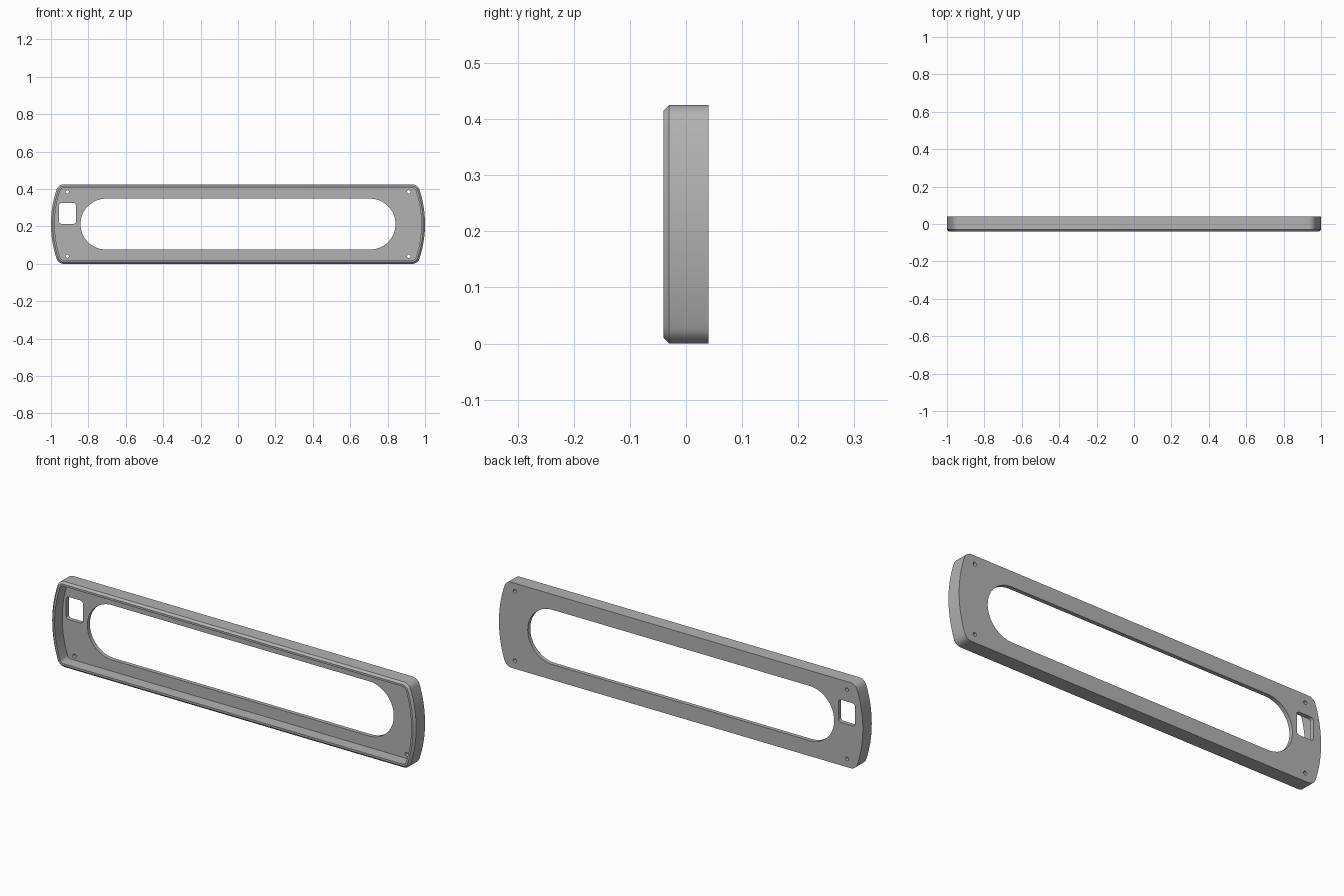
import bpy, bmesh
from math import sin, cos, pi, sqrt, atan2

if "Cube" in bpy.data.objects:
    bpy.data.objects.remove(bpy.data.objects["Cube"])

HALF_H, BOW_R, CORNER_R = 0.2125, 0.58, 0.04
BACK, FRONT, FLOOR = 0.04, -0.04, 0.02
WALL, CHAMFER = 0.02, 0.01

grey = bpy.data.materials.new("satin grey")
grey.use_nodes = True
grey.diffuse_color = (0.45, 0.45, 0.45, 1)
grey.node_tree.nodes["Principled BSDF"].inputs["Base Color"].default_value = (0.45, 0.45, 0.45, 1)


def arc(cx, cz, r, a0, a1, n):
    return [(cx + r * cos(a0 + (a1 - a0) * i / n), cz + r * sin(a0 + (a1 - a0) * i / n))
            for i in range(n + 1)]


def plate_outline(d):
    """Plate outline with bowed ends and rounded corners, inset by d."""
    bow_x = 1 - BOW_R
    cz = HALF_H - CORNER_R
    reach = sqrt((BOW_R - CORNER_R) ** 2 - cz ** 2)
    a = atan2(cz, reach)
    right = (arc(bow_x + reach, -cz, CORNER_R - d, -pi / 2, -a, 8)[:-1]
             + arc(bow_x, 0, BOW_R - d, -a, a, 24)
             + arc(bow_x + reach, cz, CORNER_R - d, a, pi / 2, 8)[1:])
    return right + [(-x, -z) for x, z in right]


def rounded_rect(cx, cz, hx, hz, r, n):
    pts = []
    for k, (sx, sz) in enumerate([(1, 1), (-1, 1), (-1, -1), (1, -1)]):
        corner = arc(cx + sx * (hx - r), cz + sz * (hz - r), r, k * pi / 2, (k + 1) * pi / 2, n)
        pts += corner
    return pts


def loft(name, sections):
    """Solid through matching outlines, each given as (outline, y)."""
    bm = bmesh.new()
    rings = [[bm.verts.new((x, y, z + HALF_H)) for x, z in pts] for pts, y in sections]
    for a, b in zip(rings, rings[1:]):
        for i in range(len(a)):
            j = (i + 1) % len(a)
            bm.faces.new((a[i], a[j], b[j], b[i]))
    bm.faces.new(rings[0])
    bm.faces.new(rings[-1])
    bmesh.ops.remove_doubles(bm, verts=bm.verts, dist=1e-5)
    bmesh.ops.recalc_face_normals(bm, faces=bm.faces)
    mesh = bpy.data.meshes.new(name)
    bm.to_mesh(mesh)
    bm.free()
    obj = bpy.data.objects.new(name, mesh)
    bpy.context.collection.objects.link(obj)
    mesh.materials.append(grey)
    return obj


# Shallow tray: back plate with a chamfered rim around the front
tray = loft("bezel_tray", [
    (plate_outline(0), BACK),
    (plate_outline(0), FRONT + CHAMFER),
    (plate_outline(CHAMFER), FRONT),
    (plate_outline(WALL), FRONT),
    (plate_outline(WALL), FLOOR),
])

# Openings: long slot, small window, four screw holes
openings = {
    "slot_cutter": rounded_rect(0, 0, 0.842, 0.136, 0.1355, 16),
    "window_cutter": rounded_rect(-0.912, 0.057, 0.046, 0.056, 0.015, 6),
}
for sx in (-1, 1):
    for sz in (-1, 1):
        openings[f"screw_cutter_{sx}_{sz}"] = arc(sx * 0.913, sz * 0.172, 0.009, 0, 2 * pi, 20)[:-1]

cutters = []
for name, pts in openings.items():
    cutter = loft(name, [(pts, 0.0), (pts, 0.1)])
    cutter.hide_render = True
    cutters.append(cutter)
    mod = tray.modifiers.new(name, 'BOOLEAN')
    mod.operation = 'DIFFERENCE'
    mod.solver = 'EXACT'
    mod.object = cutter

# Apply the cuts and drop the helpers
bpy.ops.object.select_all(action='DESELECT')
tray.select_set(True)
bpy.context.view_layer.objects.active = tray
for mod in list(tray.modifiers):
    bpy.ops.object.modifier_apply(modifier=mod.name)
for cutter in cutters:
    bpy.data.objects.remove(cutter)
bpy.ops.object.shade_smooth_by_angle(angle=0.5)
